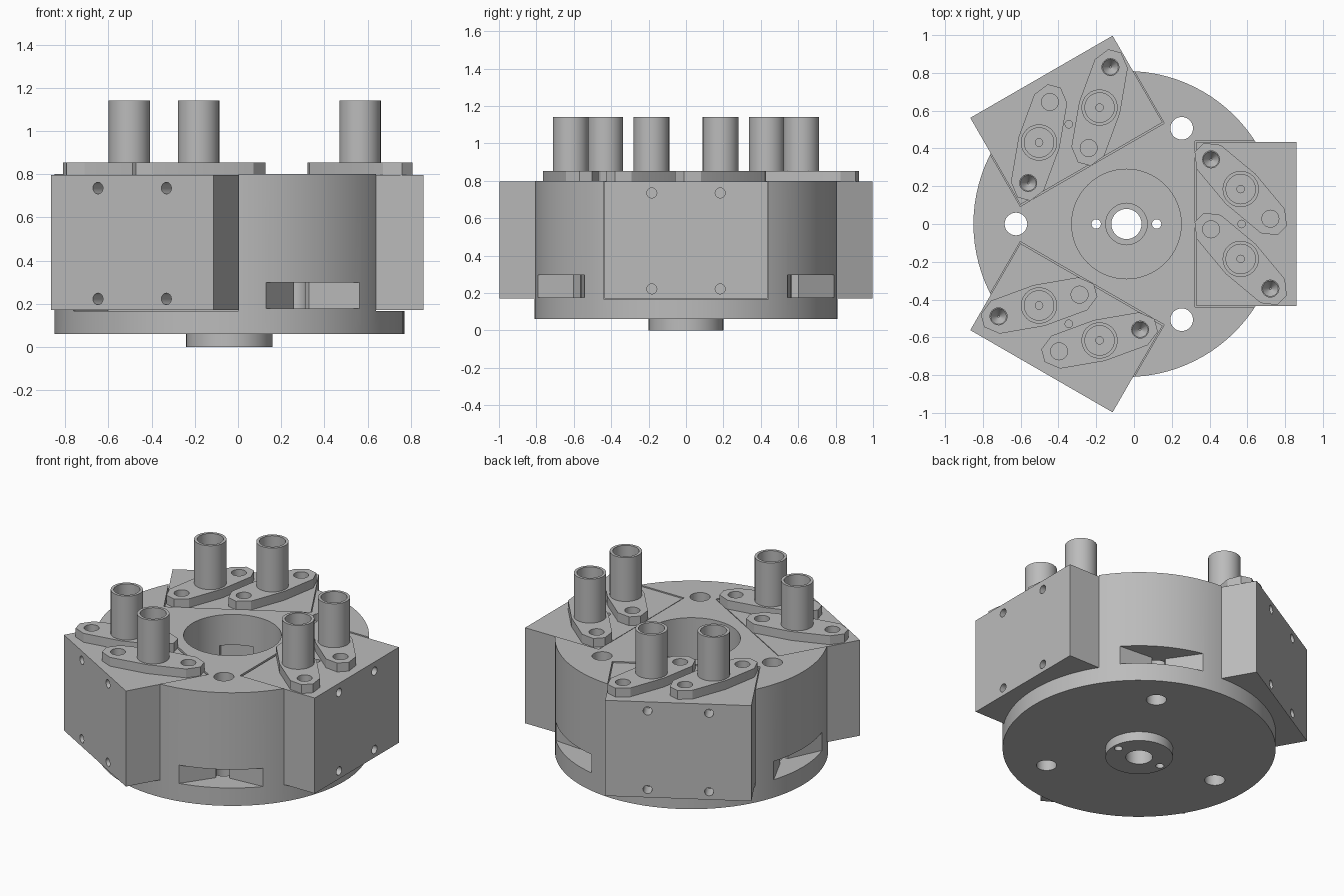
import bpy, bmesh, math
from mathutils import Matrix, Vector

if "Cube" in bpy.data.objects:
    bpy.data.objects.remove(bpy.data.objects["Cube"], do_unlink=True)

GREY = (0.5, 0.5, 0.5, 1.0)
steel = bpy.data.materials.new("plain_grey")
steel.use_nodes = True
steel.diffuse_color = GREY
steel.node_tree.nodes["Principled BSDF"].inputs["Base Color"].default_value = GREY

AXIS = Matrix.Translation((-0.04, 0, 0))      # main axis of the body


def station(degrees):
    """Frame on the body axis whose +x points outward at the given angle."""
    return AXIS @ Matrix.Rotation(math.radians(degrees), 4, 'Z')


def make(name, bm, frame=AXIS):
    bmesh.ops.recalc_face_normals(bm, faces=bm.faces)
    mesh = bpy.data.meshes.new(name)
    bm.to_mesh(mesh)
    bm.free()
    mesh.transform(frame)
    mesh.materials.append(steel)
    obj = bpy.data.objects.new(name, mesh)
    bpy.context.collection.objects.link(obj)
    return obj


def prism(name, outline, z0, z1, frame=AXIS):
    bm = bmesh.new()
    face = bm.faces.new([bm.verts.new((x, y, z0)) for x, y in outline])
    top = bmesh.ops.extrude_face_region(bm, geom=[face])["geom"]
    bmesh.ops.translate(bm, vec=(0, 0, z1 - z0),
                        verts=[v for v in top if isinstance(v, bmesh.types.BMVert)])
    return make(name, bm, frame)


def box(name, x0, x1, half, z0, z1, frame=AXIS):
    return prism(name, [(x0, -half), (x1, -half), (x1, half), (x0, half)], z0, z1, frame)


def cylinder(name, r, z0, z1, frame=AXIS, x=0, y=0, segments=32, r_low=None):
    bm = bmesh.new()
    bmesh.ops.create_cone(bm, cap_ends=True, segments=segments, depth=z1 - z0,
                          radius1=r if r_low is None else r_low, radius2=r,
                          matrix=Matrix.Translation((x, y, (z0 + z1) / 2)))
    return make(name, bm, frame)


def boolean(obj, others, operation='DIFFERENCE'):
    """Apply the cutters one by one, then discard them."""
    for other in others:
        mod = obj.modifiers.new("cut", 'BOOLEAN')
        mod.operation, mod.solver, mod.object = operation, 'EXACT', other
        graph = bpy.context.evaluated_depsgraph_get()
        mesh = bpy.data.meshes.new_from_object(obj.evaluated_get(graph))
        obj.modifiers.clear()
        obj.data = mesh
        bpy.data.objects.remove(other, do_unlink=True)


def finish(obj):
    bpy.ops.object.select_all(action='DESELECT')
    obj.select_set(True)
    bpy.context.view_layer.objects.active = obj
    bpy.ops.object.shade_smooth_by_angle(angle=math.radians(30))


# Round body with a locating boss underneath
body = cylinder("body", 0.81, 0.06, 0.80, segments=96)
boolean(body, [cylinder("boss", 0.2, 0, 0.1, segments=48)], 'UNION')

# Central well, counterbore, through hole and two dowel holes
cuts = [cylinder("well", 0.29, 0.17, 0.9, segments=64),
        cylinder("counterbore", 0.11, 0.12, 0.2),
        cylinder("bore", 0.08, -0.1, 0.2)]
cuts += [cylinder("dowel_hole", 0.025, -0.1, 0.2, x=s * 0.16, segments=16) for s in (-1, 1)]

# Seats for the blocks, and the openings from the well towards them
for angle in (0, 120, 240):
    cuts.append(box("seat", 0.362, 1.1, 0.44, 0.167, 0.9, station(angle)))
    cuts.append(box("passage", 0.2, 0.4, 0.1, 0.17, 0.6, station(angle)))

# Mounting holes and the tapered side windows between the blocks
funnel = [(0.95, 0.25), (0.77, 0.25), (0.67, 0.04), (0.56, 0.04)]
funnel += [(r, -t) for r, t in reversed(funnel)]
for angle in (60, 180, 300):
    cuts.append(cylinder("mounting_hole", 0.06, -0.1, 0.9, station(angle), x=0.585))
    cuts.append(prism("window", funnel, 0.177, 0.297, station(angle)))
boolean(body, cuts)
finish(body)

# Outline of a clamp flange: long plate with tapered ends
flange_outline = [(0.24, 0.09), (0, 0.112), (-0.24, 0.09), (-0.31, 0.035)]
flange_outline += [(-0.31, -0.035), (-0.24, -0.09), (0, -0.112), (0.24, -0.09),
                   (0.31, -0.035), (0.31, 0.035)]

for number, angle in enumerate((0, 120, 240), 1):
    frame = station(angle)

    # Block with four bolt holes on its outer face and a pin hole on top
    block = box(f"block_{number}", 0.37, 0.90, 0.435, 0.17, 0.795, frame)
    cuts = [cylinder("pin_hole", 0.02, 0.7, 0.9, frame, x=0.61, segments=16)]
    for y in (-0.183, 0.183):
        for z in (0.222, 0.735):
            sideways = frame @ Matrix.Translation((0.9, y, z)) @ Matrix.Rotation(math.pi / 2, 4, 'Y')
            cuts.append(cylinder("bolt_hole", 0.027, -0.1, 0.1, sideways, segments=16))

    # Two tubes on slanted flanges, each flange with two screw holes
    parts = []
    for side, y in (("left", 0.185), ("right", -0.185)):
        slant = (frame @ Matrix.Translation((0.605, y, 0))
                 @ Matrix.Rotation(math.radians(-45), 4, 'Z'))
        flange = prism(f"flange_{number}_{side}", flange_outline, 0.795, 0.853, slant)
        holes = [cylinder("screw_hole", 0.045, 0.7, 0.9, slant, x=s * 0.222, segments=24)
                 for s in (-1, 1)]
        holes.append(cylinder("tube_opening", 0.078, 0.7, 0.9, slant))
        boolean(flange, holes)
        finish(flange)

        tube = cylinder(f"tube_{number}_{side}", 0.096, 0.853, 1.14, slant)
        boolean(tube, [cylinder("tube_bore", 0.078, 0.8, 1.2, slant)])
        finish(tube)

        # The outer screw seat ends in a cone, the inner one is flat
        outer = -1 if y > 0 else 1
        cuts.append(cylinder("cone_seat", 0.045, 0.74, 0.80, slant,
                             x=outer * 0.222, segments=24, r_low=0.005))
        cuts.append(cylinder("feed_hole", 0.02, 0.7, 0.9, slant, segments=16))
    boolean(block, cuts)
    finish(block)
